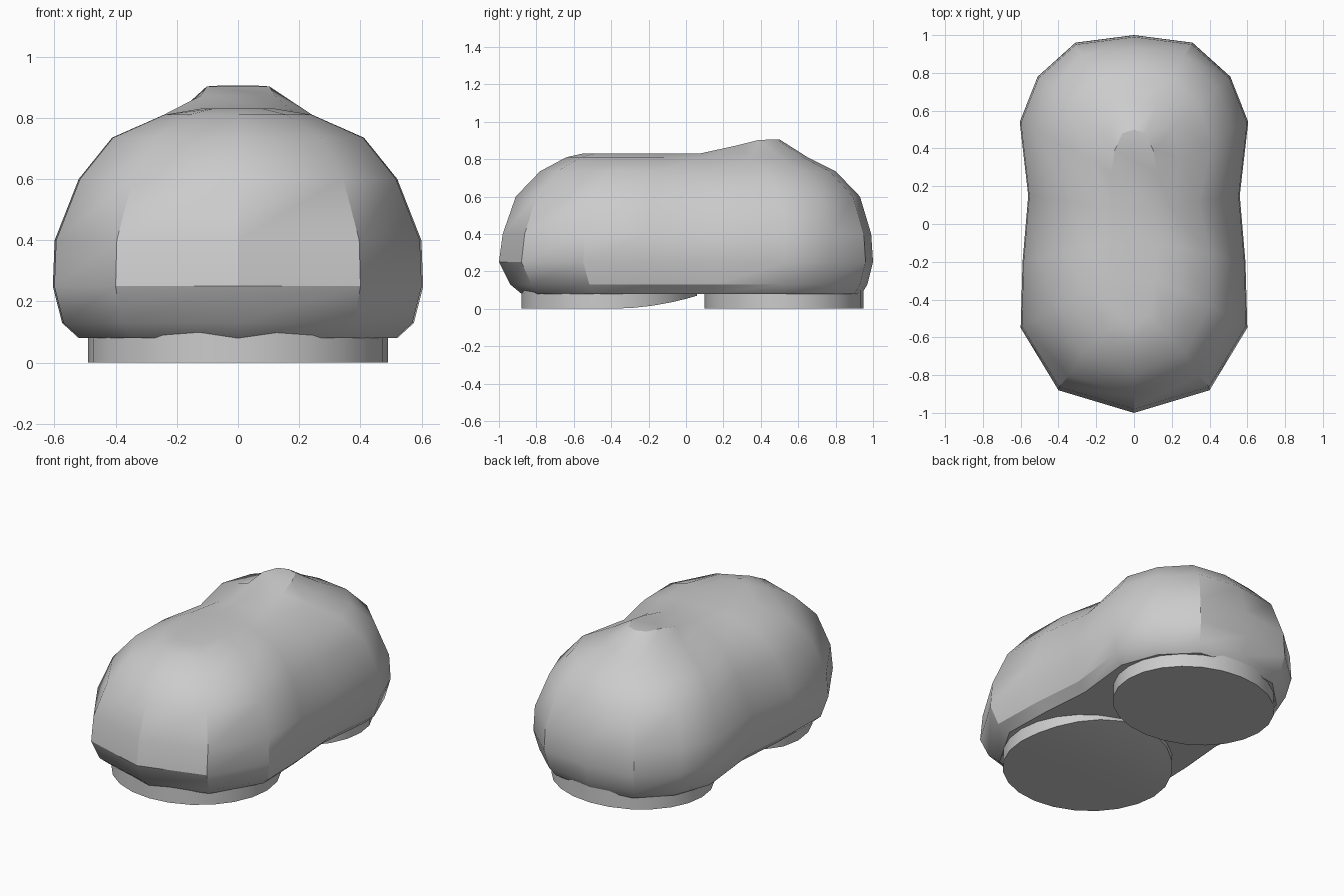
import bpy
import math

cube = bpy.data.objects.get("Cube")
if cube:
    bpy.data.objects.remove(cube, do_unlink=True)

grey = bpy.data.materials.new("plain_grey")
grey.use_nodes = True
colour = (0.6, 0.6, 0.6, 1)
grey.diffuse_color = colour
grey.node_tree.nodes["Principled BSDF"].inputs["Base Color"].default_value = colour


def loft(name, rings, angle):
    """Skin closed rings that mirror in x, and cap both ends with cross strips."""
    n = len(rings[0])
    verts = [p for ring in rings for p in ring]
    faces = []
    for r in range(len(rings) - 1):
        a, b = r * n, (r + 1) * n
        faces += [(a + i, a + (i + 1) % n, b + (i + 1) % n, b + i) for i in range(n)]
    for base, flip in ((0, True), ((len(rings) - 1) * n, False)):
        for i in range(n // 2):
            strip = [i, i + 1, n - i - 1, (n - i) % n]
            strip = [base + k for k in dict.fromkeys(strip)]
            faces.append(strip[::-1] if flip else strip)
    mesh = bpy.data.meshes.new(name)
    mesh.from_pydata(verts, [], faces)
    mesh.materials.append(grey)
    obj = bpy.data.objects.new(name, mesh)
    bpy.context.collection.objects.link(obj)
    bpy.ops.object.select_all(action="DESELECT")
    obj.select_set(True)
    bpy.context.view_layer.objects.active = obj
    bpy.ops.object.shade_smooth_by_angle(angle=math.radians(angle))
    return obj


# Upper: half outline from toe tip to heel
outline = [(0, -1), (0.4, -0.88), (0.6, -0.55), (0.59, -0.2), (0.56, 0.15),
           (0.605, 0.54), (0.51, 0.78), (0.31, 0.96), (0, 1)]

# Height, toe reach, heel reach, width, waist narrowing
levels = [(0.08, 0.88, 0.94, 0.86, 1), (0.13, 0.94, 0.97, 0.95, 1),
          (0.25, 1, 1, 1, 1), (0.4, 0.98, 0.99, 0.99, 1),
          (0.6, 0.91, 0.93, 0.86, 0.96), (0.735, 0.78, 0.8, 0.68, 0.9),
          (0.81, 0.64, 0.65, 0.4, 0.85), (0.83, 0.55, 0.5, 0.2, 1)]


def upper_ring(z, toe, heel, width, waist, is_top):
    half = []
    for x, y in outline:
        pinch = waist if -0.1 < y < 0.3 else 1
        py = y * (toe if y < 0 else heel)
        pz = z
        if is_top and py > 0.1:
            pz += 0.075 * min(1, (py - 0.1) / 0.3)   # raised heel peak
        half.append((x * width * pinch, py, pz))
    return half + [(-x, y, z) for x, y, z in half[-2:0:-1]]


loft("shoe_upper", [upper_ring(*lv, lv is levels[-1]) for lv in levels], 32)


# Sole pads: elliptical discs, the front one curling up toward the arch
def pad(name, y0, y1, half_width, curl):
    def ring(top):
        pts = []
        for i in range(24):
            t = math.tau * i / 24
            y = (y0 + y1) / 2 - math.cos(t) * (y1 - y0) / 2
            lift = curl * max(0, (y + 0.4) / (y1 + 0.4)) ** 2 if curl else 0
            pts.append((half_width * math.sin(t), y, 0.1 if top else lift))
        return pts
    loft(name, [ring(False), ring(True)], 30)


pad("toe_sole", -0.88, 0.06, 0.49, 0.07)
pad("heel_sole", 0.1, 0.95, 0.48, 0)
